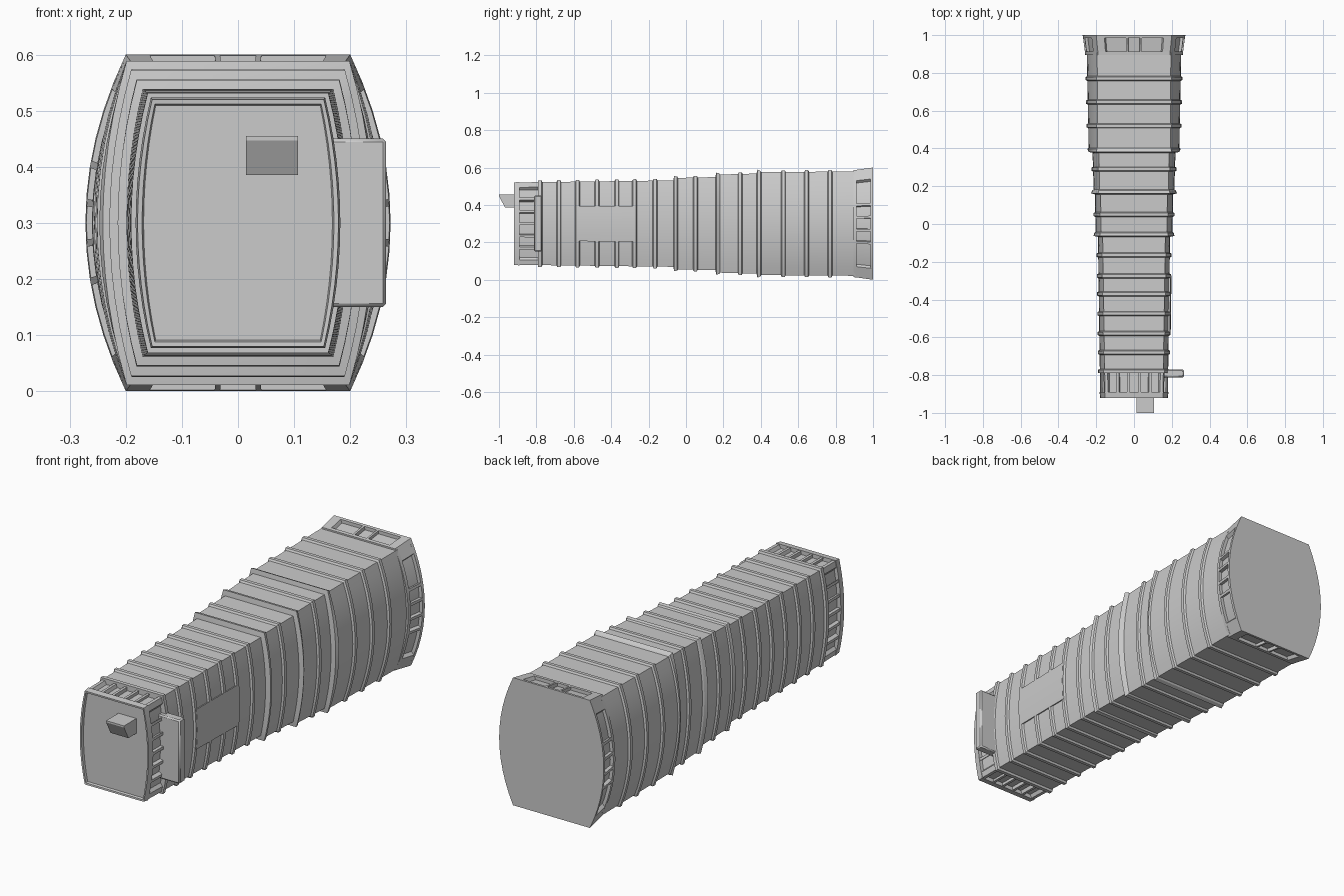
import bpy, bmesh, math

if "Cube" in bpy.data.objects:
    bpy.data.objects.remove(bpy.data.objects["Cube"])

ZC = 0.30      # centre height of the body
ARC = 12       # facets on each bulged side

# y, half width of flat top, half width at bulge, half height
BODY = [(-0.92, .153, .179, .220), (-0.065, .166, .191, .231),
        (-0.055, .174, .203, .244), (0.16, .177, .207, .249),
        (0.17, .182, .213, .262), (0.385, .186, .220, .268),
        (0.395, .192, .240, .275), (0.90, .195, .250, .279)]
FLANGE = [(0.90, .190, .259, .286), (1.0, .200, .272, .300)]


def dims(y, table):
    if y <= table[0][0]:
        return table[0][1:]
    for a, b in zip(table, table[1:]):
        if y <= b[0]:
            f = (y - a[0]) / (b[0] - a[0])
            return [p + (q - p) * f for p, q in zip(a[1:], b[1:])]
    return table[-1][1:]


def surf(side, t, y, off, table):
    """Point on one side of the hull; t runs -1..1 across that side."""
    wf, wm, h = dims(y, table)
    wf, wm, h = wf + off * .6, wm + off, h + off
    if side in ('top', 'bottom'):
        return (wf * t, y, ZC + (h if side == 'top' else -h))
    x = wf + (wm - wf) * (1 - t * t)
    return (x if side == 'right' else -x, y, ZC + h * t)


def finish(name, bm):
    bmesh.ops.recalc_face_normals(bm, faces=bm.faces)
    me = bpy.data.meshes.new(name)
    bm.to_mesh(me)
    bm.free()
    ob = bpy.data.objects.new(name, me)
    bpy.context.collection.objects.link(ob)
    bpy.ops.object.select_all(action='DESELECT')
    ob.select_set(True)
    bpy.context.view_layer.objects.active = ob
    bpy.ops.object.shade_smooth_by_angle(angle=math.radians(20))
    return ob


def loft(bm, loops):
    rings = [[bm.verts.new(p) for p in loop] for loop in loops]
    for a, b in zip(rings, rings[1:]):
        for i in range(len(a)):
            j = (i + 1) % len(a)
            bm.faces.new((a[i], a[j], b[j], b[i]))
    bm.faces.new(rings[0])
    bm.faces.new(rings[-1])


def hull(name, stations):
    loops = []
    for y, off, table in stations:
        ts = [-1 + 2 * i / ARC for i in range(ARC + 1)]
        loops.append([surf('right', t, y, off, table) for t in ts] +
                     [surf('left', -t, y, off, table) for t in ts])
    bm = bmesh.new()
    loft(bm, loops)
    return finish(name, bm)


def patch(bm, side, t0, t1, y0, y1, out, inn, table, n=1):
    """Solid strip that follows the hull surface."""
    loops = []
    for i in range(n + 1):
        t = t0 + (t1 - t0) * i / n
        loops.append([surf(side, t, y, o, table) for y, o in
                      ((y0, inn), (y1, inn), (y1, out), (y0, out))])
    loft(bm, loops)


def box(bm, x0, x1, y0, y1, z0, z1):
    loft(bm, [[(x0, y, z0), (x1, y, z0), (x1, y, z1), (x0, y, z1)] for y in (y0, y1)])


# Ribbed main hull with recessed nose face and nose collar groove
st = [(-0.908, -.011, BODY), (-0.919, -.008, BODY), (-0.92, 0, BODY),
      (-0.89, .003, BODY), (-0.89, -.016, BODY), (-0.79, -.016, BODY),
      (-0.79, .010, BODY), (-0.772, .010, BODY), (-0.768, 0, BODY)]
for r in (-.68, -.58, -.475, -.37, -.275, -.165, -.055, .05, .17, .29, .39,
          .52, .645, .77):
    big = r in (-.055, .17, .39)
    h = .007 if big else .009
    st += [(r - .013, 0, BODY), (r - .008, h + (.014 if big else 0), BODY),
           (r + .008, h, BODY), (r + .013, 0, BODY)]
st.append((0.91, 0, BODY))
hull('ribbed_hull', st)

# Flared rear flange with groove
hull('rear_flange', [(.895, -.008, FLANGE), (.895, 0, FLANGE), (.912, 0, FLANGE),
                     (.912, -.016, FLANGE), (.986, -.016, FLANGE),
                     (.986, 0, FLANGE), (1.0, 0, FLANGE)])

# Divider bars splitting both grooves into windows
for name, table, y0, y1, flat, curved in (
        ('nose_dividers', BODY, -.893, -.787,
         [(-1, -.90), (-.60, -.52), (-.24, -.16), (.16, .24), (.52, .60), (.90, 1)],
         [(-1, -.88)] + [(c - .03, c + .03) for c in (-.6, -.3, 0, .3, .6)] + [(.88, 1)]),
        ('flange_dividers', FLANGE, .910, .988,
         [(-1, -.79), (-.21, -.16), (.16, .21), (.79, 1)],
         [(-1, -.80)] + [(c - .022, c + .022) for c in (-.35, -.12, .12, .35)] + [(.80, 1)])):
    bm = bmesh.new()
    for side in ('top', 'bottom', 'left', 'right'):
        for t0, t1 in (flat if side in ('top', 'bottom') else curved):
            patch(bm, side, t0, t1, y0, y1, 0, -.022, table)
    finish(name, bm)

# Flush panel bridging the ribs on the right side
bm = bmesh.new()
patch(bm, 'right', -.4, .4, -.58, -.272, .0105, -.01, BODY, 6)
finish('side_panel', bm)

# Tall fin box on the right side
bm = bmesh.new()
box(bm, .15, .264, -.812, -.77, .15, .45)
fin = finish('side_fin', bm)
bev = fin.modifiers.new('bevel', 'BEVEL')
bev.width = .006
bev.segments = 1

# Slanted spout on the nose
bm = bmesh.new()
prof = [(-.90, .385), (-.967, .385), (-1.0, .447), (-1.0, .455), (-.90, .455)]
loft(bm, [[(x, y, z) for y, z in prof] for x in (.014, .107)])
finish('nose_spout', bm)
